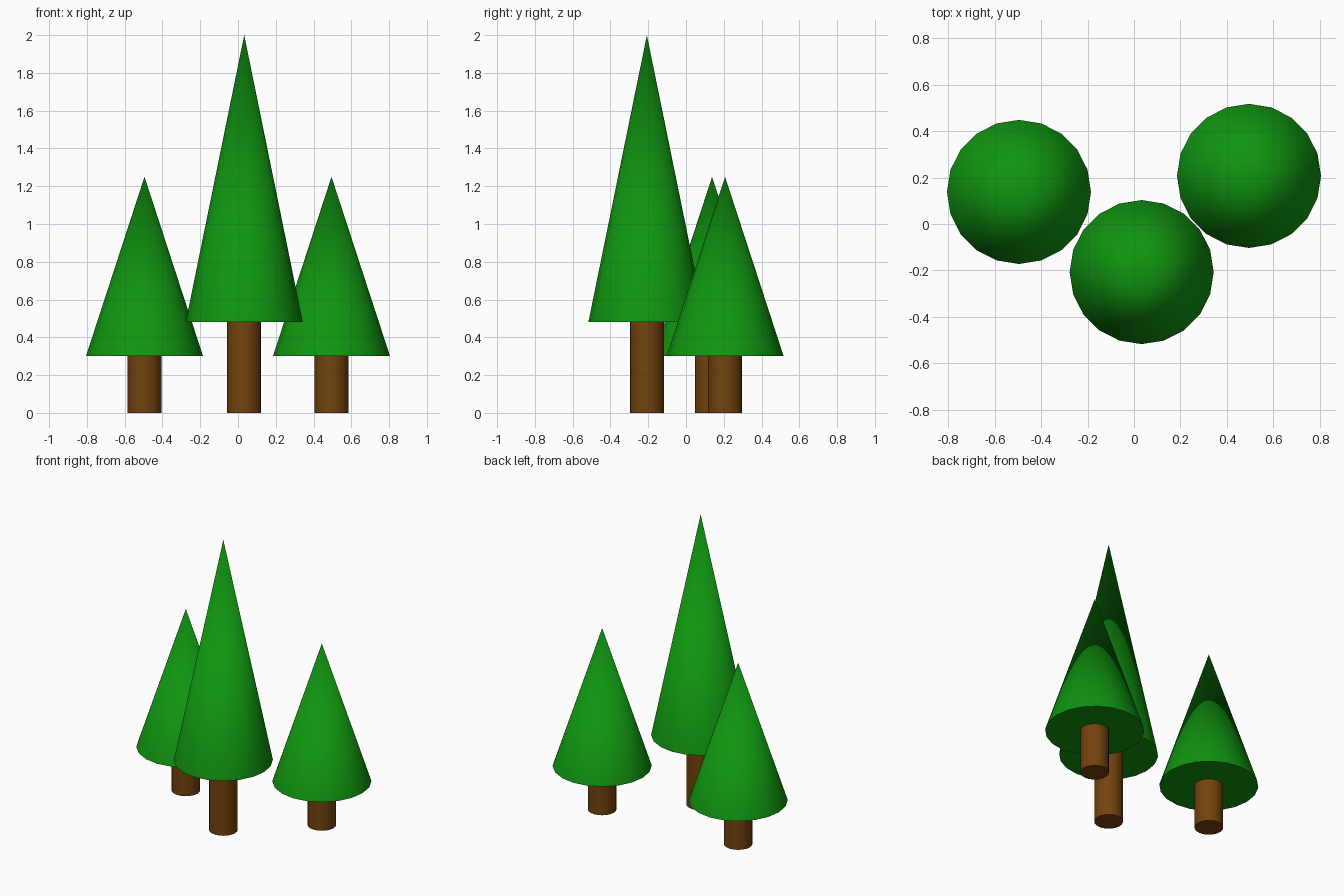
import bpy
import math

cube = bpy.data.objects.get("Cube")
if cube:
    bpy.data.objects.remove(cube, do_unlink=True)

SIDES = 20
CROWN_RADIUS = 0.31
TRUNK_RADIUS = 0.09


def make_material(name, color):
    mat = bpy.data.materials.new(name)
    mat.use_nodes = True
    mat.diffuse_color = color
    bsdf = next(n for n in mat.node_tree.nodes if n.type == 'BSDF_PRINCIPLED')
    bsdf.inputs["Base Color"].default_value = color
    return mat


leaf_green = make_material("leaf green", (0.005, 0.30, 0.005, 1))
bark_brown = make_material("bark brown", (0.17, 0.055, 0.004, 1))


def finish(name, mat):
    obj = bpy.context.object
    obj.name = name
    obj.data.materials.append(mat)
    bpy.ops.object.shade_smooth_by_angle(angle=math.radians(35))


def tree(name, x, y, base, tip):
    # Trunk ends at the underside of the crown
    bpy.ops.mesh.primitive_cylinder_add(
        vertices=SIDES, radius=TRUNK_RADIUS, depth=base, location=(x, y, base / 2))
    finish(name + "_trunk", bark_brown)
    # Conical crown with a flat underside
    bpy.ops.mesh.primitive_cone_add(
        vertices=SIDES, radius1=CROWN_RADIUS, radius2=0, depth=tip - base,
        location=(x, y, (base + tip) / 2))
    finish(name + "_crown", leaf_green)


tree("tall_tree", 0.033, -0.207, 0.48, 2.0)
tree("right_tree", -0.495, 0.138, 0.30, 1.25)
tree("left_tree", 0.495, 0.207, 0.30, 1.25)
